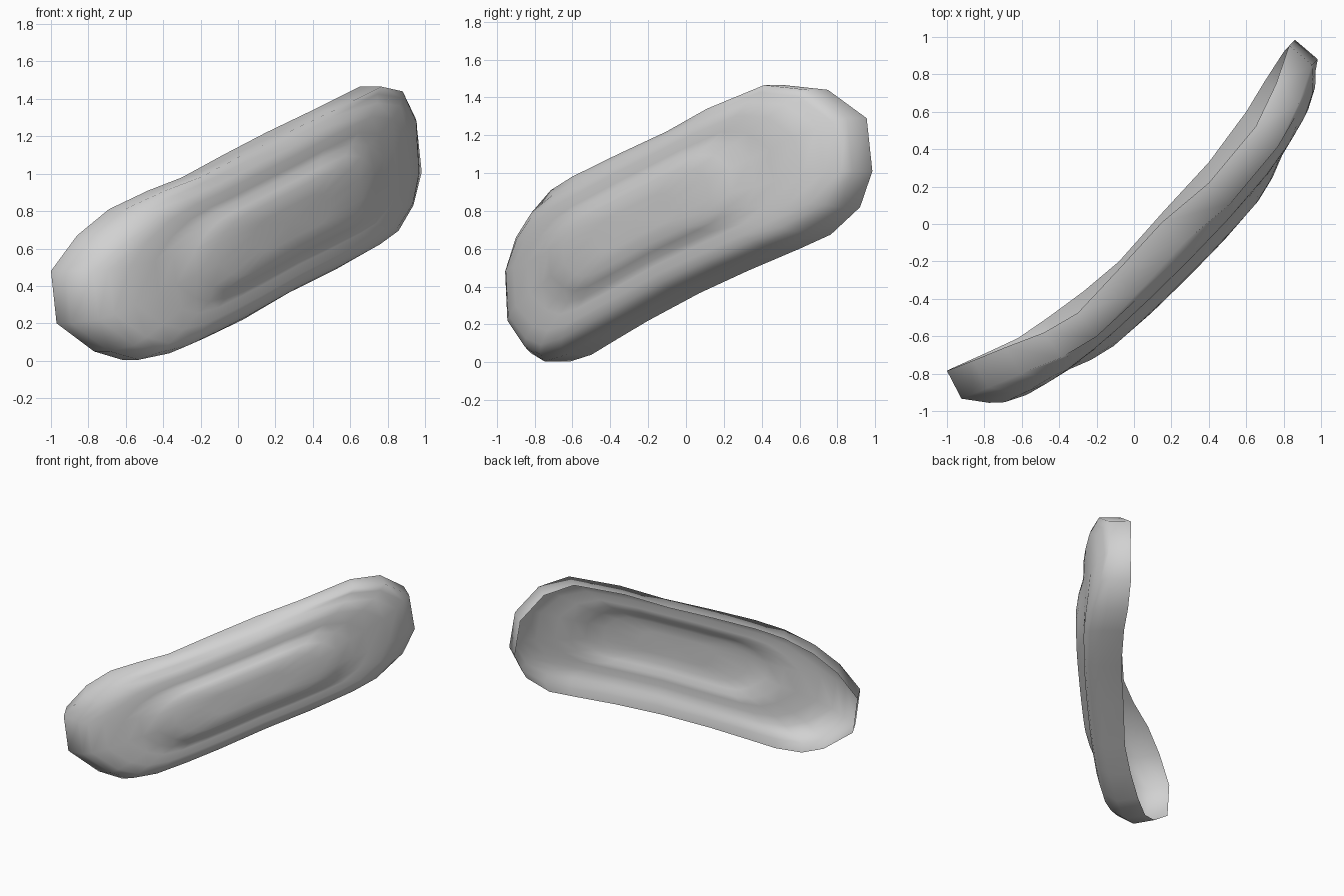
import bpy, bmesh, math

cube = bpy.data.objects.get("Cube")
if cube:
    bpy.data.objects.remove(cube, do_unlink=True)

# One plain grey for the whole shell
grey = bpy.data.materials.new("light grey")
grey.use_nodes = True
colour = (0.64, 0.64, 0.64, 1)
grey.diffuse_color = colour
grey.node_tree.nodes["Principled BSDF"].inputs["Base Color"].default_value = colour

# Open back rim, as x, y, z: along the top, round the high end, back below
RIM = [
    (-1, -.785, .48), (-.86, -.73, .67), (-.69, -.66, .81), (-.48, -.58, .91),
    (-.30, -.475, .98), (-.08, -.24, 1.10), (.15, .01, 1.22), (.40, .22, 1.34),
    (.65, .52, 1.465), (.76, .75, 1.44), (.83, .955, 1.29), (.86, .985, 1.01),
    (.80, .92, .82), (.70, .765, .675), (.60, .60, .60), (.40, .33, .485),
    (.16, .07, .365), (-.08, -.20, .22), (-.27, -.36, .125), (-.46, -.50, .04),
    (-.62, -.61, .005), (-.77, -.68, .05), (-.97, -.77, .20),
]
R2 = math.sqrt(2)


def to_world(u, w, z):
    """u runs along the shell, w points out of its convex face."""
    return ((u + w) / R2, (u - w) / R2, z)


def face_depth(u):
    """Bowed convex face, falling away towards both ends."""
    return .345 - .04 * u ** 2 - .05 * u ** 4


def ring_point(p, t, drop, bulge):
    """Rim point drawn in towards the middle by t, lying on the convex face."""
    u, z = (p[0] + p[1]) / R2, p[2]
    spine = .66 * u * (1 - t) ** 2
    u2 = u + (spine - u) * t
    z2 = z + (.74 + .36 * spine - z) * t
    return to_world(u2, face_depth(u2) - drop + bulge, z2)


def flange_point(p):
    """Front edge of the side wall, swelling a little at the ends."""
    u, w = (p[0] + p[1]) / R2, (p[0] - p[1]) / R2
    return to_world(u * (1.04 if u < 0 else 1.01), w + .16, p[2])


# Inset, drop below the face, and raised central pad height
RINGS = [(.07, .045, 0), (.15, .015, 0), (.26, 0, 0), (.38, 0, 0),
         (.46, 0, .005), (.54, 0, .035), (.63, 0, .055), (.80, 0, .06)]

bm = bmesh.new()
loops = [[bm.verts.new(p) for p in RIM],
         [bm.verts.new(flange_point(p)) for p in RIM]]
for t, drop, bulge in RINGS:
    loops.append([bm.verts.new(ring_point(p, t, drop, bulge)) for p in RIM])
centre = bm.verts.new(to_world(0, face_depth(0) + .06, .74))

n = len(RIM)
for a, b in zip(loops, loops[1:]):
    for i in range(n):
        j = (i + 1) % n
        bm.faces.new((a[i], a[j], b[j], b[i]))
for i in range(n):
    bm.faces.new((loops[-1][i], loops[-1][(i + 1) % n], centre))

# Normals point out of the convex side
bm.normal_update()
if sum((f.normal.x - f.normal.y) * f.calc_area() for f in bm.faces) < 0:
    bmesh.ops.reverse_faces(bm, faces=bm.faces[:])
for f in bm.faces:
    f.smooth = True

mesh = bpy.data.meshes.new("curved_shell")
bm.to_mesh(mesh)
bm.free()
mesh.materials.append(grey)
shell = bpy.data.objects.new("curved_shell", mesh)
bpy.context.collection.objects.link(shell)
